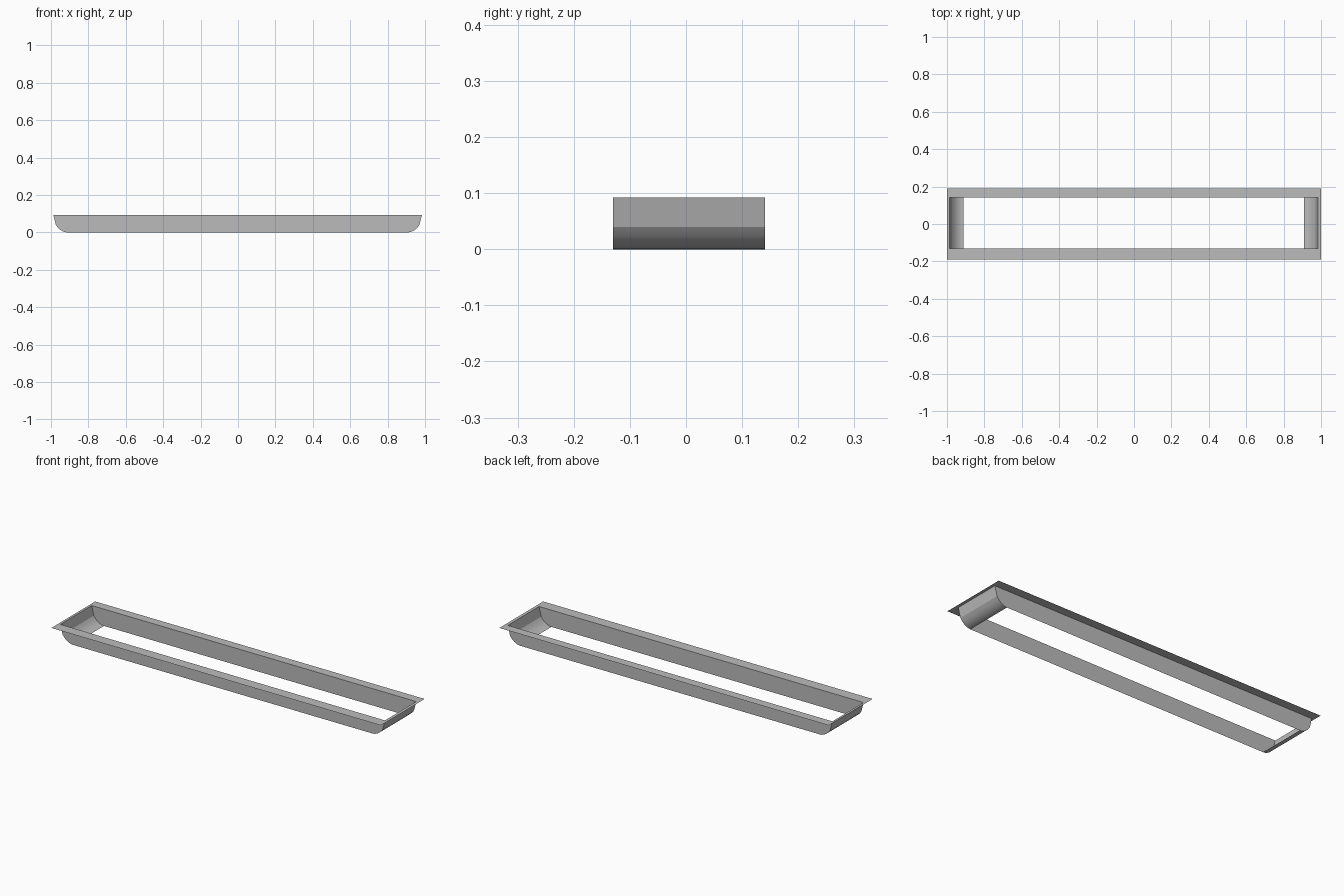
import bpy, bmesh, math

if "Cube" in bpy.data.objects:
    bpy.data.objects.remove(bpy.data.objects["Cube"], do_unlink=True)

TOP = 0.092
X0, X1 = -0.987, 0.983        # opening ends
Y0, Y1 = -0.13, 0.141         # opening sides
OUT_X, OUT_Y = 1.0, 0.19      # outer rim

# End profile: inset from the opening end, height
PROFILE = [(0, TOP), (0.013, 0.04), (0.024, 0.025), (0.037, 0.0135),
           (0.050, 0.006), (0.063, 0.0015), (0.075, 0)]

grey = bpy.data.materials.new("grey metal")
grey.use_nodes = True
GREY = (0.5, 0.5, 0.5, 1)
grey.diffuse_color = GREY
grey.node_tree.nodes["Principled BSDF"].inputs["Base Color"].default_value = GREY


def make(name, faces):
    """Sheet object from a list of polygons, each a list of points."""
    bm = bmesh.new()
    for pts in faces:
        bm.faces.new([bm.verts.new(p) for p in pts])
    bmesh.ops.remove_doubles(bm, verts=bm.verts, dist=1e-5)
    mesh = bpy.data.meshes.new(name)
    bm.to_mesh(mesh)
    bm.free()
    mesh.materials.append(grey)
    ob = bpy.data.objects.new(name, mesh)
    bpy.context.collection.objects.link(ob)
    bpy.ops.object.select_all(action='DESELECT')
    ob.select_set(True)
    bpy.context.view_layer.objects.active = ob
    bpy.ops.object.shade_smooth_by_angle(angle=math.radians(18))
    return ob


# Flat rim around the opening, facing up
outer = [(-OUT_X, -OUT_Y, TOP), (OUT_X, -OUT_Y, TOP), (OUT_X, OUT_Y, TOP), (-OUT_X, OUT_Y, TOP)]
inner = [(X0, Y0, TOP), (X1, Y0, TOP), (X1, Y1, TOP), (X0, Y1, TOP)]
make("rim", [[outer[i], outer[(i + 1) % 4], inner[(i + 1) % 4], inner[i]] for i in range(4)])

# Long side walls, rounded at the lower corners
outline = [(X0 + d, z) for d, z in PROFILE] + [(X1 - d, z) for d, z in reversed(PROFILE)]
make("front_wall", [[(x, Y0, z) for x, z in outline]])
make("back_wall", [[(x, Y1, z) for x, z in reversed(outline)]])

# Curved end walls, facing outward
for name, x, s in (("right_end", X0, 1), ("left_end", X1, -1)):
    quads = []
    for (d1, z1), (d2, z2) in zip(PROFILE, PROFILE[1:]):
        q = [(x + s * d1, Y0, z1), (x + s * d1, Y1, z1),
             (x + s * d2, Y1, z2), (x + s * d2, Y0, z2)]
        quads.append(q if s > 0 else q[::-1])
    make(name, quads)
